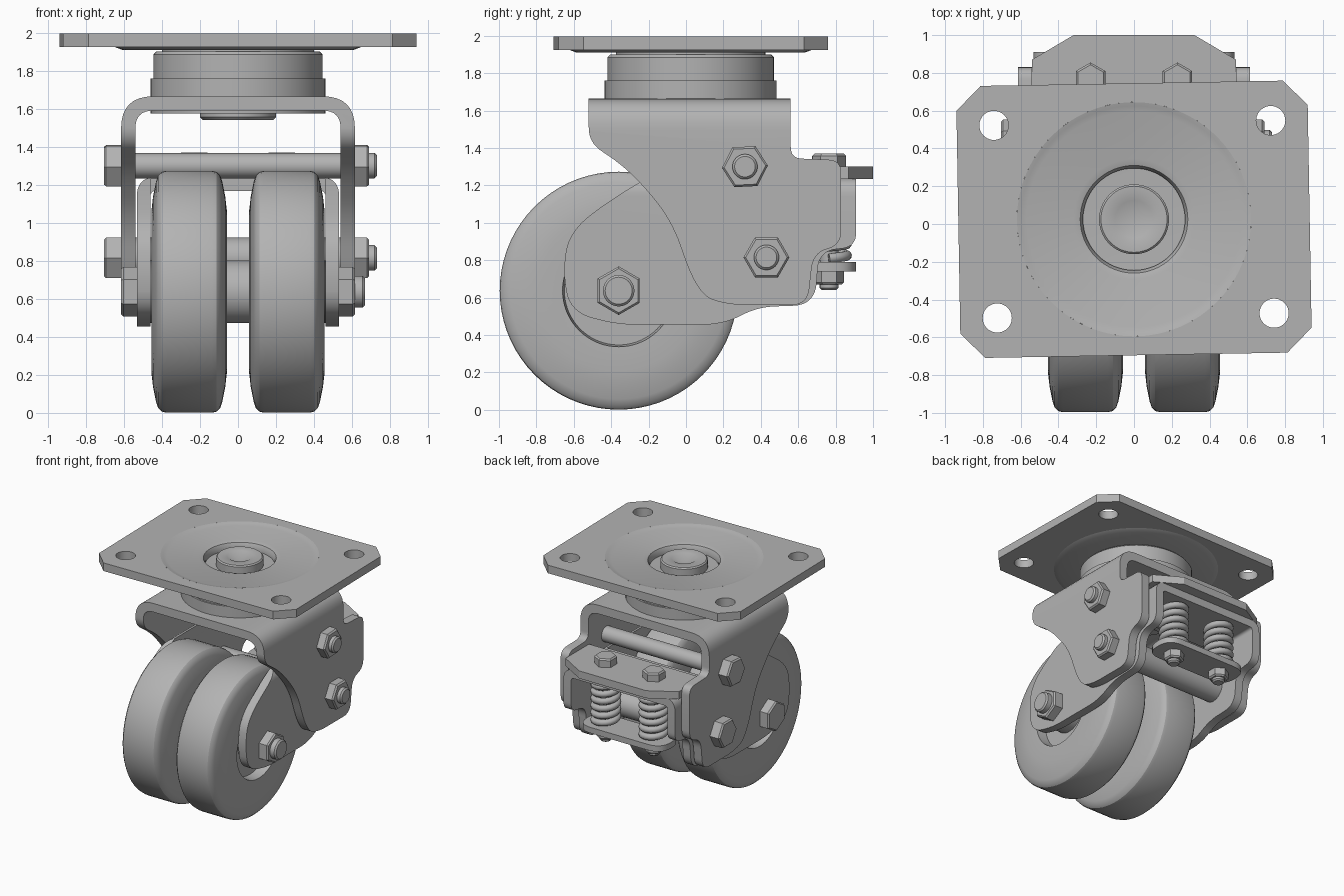
import bpy, bmesh, math
from mathutils import Vector, Matrix

cube = bpy.data.objects.get("Cube")
if cube:
    bpy.data.objects.remove(cube, do_unlink=True)

steel = bpy.data.materials.new("grey steel")
steel.use_nodes = True
GREY = (0.45, 0.45, 0.45, 1)
steel.diffuse_color = GREY
for node in steel.node_tree.nodes:
    if node.type == "BSDF_PRINCIPLED":
        node.inputs["Base Color"].default_value = GREY


def finish(name, bm):
    bmesh.ops.recalc_face_normals(bm, faces=bm.faces[:])
    mesh = bpy.data.meshes.new(name)
    bm.to_mesh(mesh)
    bm.free()
    ob = bpy.data.objects.new(name, mesh)
    bpy.context.collection.objects.link(ob)
    mesh.materials.append(steel)
    smooth(ob)
    return ob


def smooth(ob):
    bpy.ops.object.select_all(action="DESELECT")
    ob.select_set(True)
    bpy.context.view_layer.objects.active = ob
    bpy.ops.object.shade_smooth_by_angle(angle=math.radians(30))


def oriented(axis, u, v, h):
    """Place plane coordinates u, v and height h along an axis."""
    return {"X": (h, u, v), "Y": (u, h, v), "Z": (u, v, h)}[axis]


def rounded(corners):
    """Replace each (u, v, radius) corner with a smooth fillet."""
    out = []
    n = len(corners)
    for i, (u, v, r) in enumerate(corners):
        p = Vector((u, v))
        a = Vector(corners[i - 1][:2]) - p
        b = Vector(corners[(i + 1) % n][:2]) - p
        if r == 0:
            out.append(p)
            continue
        s = p + a.normalized() * min(r, a.length * 0.49)
        e = p + b.normalized() * min(r, b.length * 0.49)
        for k in range(9):
            t = k / 8
            out.append(s * (1 - t) ** 2 + p * 2 * t * (1 - t) + e * t * t)
    return out


def extrude(name, corners, axis, low, high):
    bm = bmesh.new()
    pts = rounded(corners)
    rings = [[bm.verts.new(oriented(axis, p.x, p.y, h)) for p in pts] for h in (low, high)]
    for ring in rings:
        bm.faces.new(ring)
    n = len(pts)
    for i in range(n):
        j = (i + 1) % n
        bm.faces.new((rings[0][i], rings[0][j], rings[1][j], rings[1][i]))
    return finish(name, bm)


def lathe(name, profile, axis, centre, sides=64, turn=0.0, closed=False):
    """Spin (radius, height) points about an axis through the centre."""
    bm = bmesh.new()
    rings = []
    for r, h in profile:
        if r == 0:
            rings.append([bm.verts.new(Vector(oriented(axis, 0, 0, h)) + Vector(centre))] * sides)
            continue
        ring = []
        for k in range(sides):
            a = turn + math.tau * k / sides
            co = Vector(oriented(axis, r * math.cos(a), r * math.sin(a), h))
            ring.append(bm.verts.new(co + Vector(centre)))
        rings.append(ring)
    pairs = list(zip(rings, rings[1:]))
    if closed:
        pairs.append((rings[-1], rings[0]))
    for a, b in pairs:
        for k in range(sides):
            j = (k + 1) % sides
            bm.faces.new(list(dict.fromkeys((a[k], a[j], b[j], b[k]))))
    return finish(name, bm)


def rod(name, r, low, high, axis, centre, sides=40, turn=0.0, bevel=0.012):
    s = bevel if high > low else -bevel
    return lathe(name, [(0, low), (r, low), (r, high - s), (r - bevel, high), (0, high)],
                 axis, centre, sides, turn)


def combine(ob, cutter, operation):
    mod = ob.modifiers.new(operation, "BOOLEAN")
    mod.operation, mod.object, mod.solver = operation, cutter, "EXACT"
    bpy.context.view_layer.objects.active = ob
    bpy.ops.object.modifier_apply(modifier=mod.name)
    bpy.data.objects.remove(cutter, do_unlink=True)
    smooth(ob)


def arch(name, half, top, thick, bottom, radius, low, high):
    """Bent sheet shaped like an upside-down U, extruded along y."""
    i = half - thick
    inner = max(radius - thick, 0.03)
    return extrude(name, [(-half, bottom, 0), (-half, top, radius), (half, top, radius),
                          (half, bottom, 0), (i, bottom, 0), (i, top - thick, inner),
                          (-i, top - thick, inner), (-i, bottom, 0)], "Y", low, high)


# Mounting plate, turned slightly, with bolt holes and a pressed dish
MID = (0, 0.025, 0)
HX, HY, C = 0.93, 0.72, 0.13
plate = extrude("mounting_plate", [
    (HX, HY - C, 0), (HX - C, HY, 0), (C - HX, HY, 0), (-HX, HY - C, 0),
    (-HX, C - HY, 0), (C - HX, -HY, 0), (HX - C, -HY, 0), (HX, C - HY, 0)], "Z", 1.925, 1.995)
for sx in (-1, 1):
    for sy in (-1, 1):
        combine(plate, rod("hole_cutter", 0.077, 1.8, 2.1, "Z", (sx * 0.733, sy * 0.51, 0)),
                "DIFFERENCE")
combine(plate, rod("dish_cutter", 0.62, 1.8, 2.1, "Z", (0, 0, 0), 64), "DIFFERENCE")
plate.data.transform(Matrix.Translation(MID) @ Matrix.Rotation(math.radians(1), 4, "Z"))
lathe("plate_dish", [(0.62, 1.995), (0.60, 1.99), (0.57, 1.98), (0.32, 1.98), (0.285, 1.97),
                     (0.27, 1.94), (0.27, 1.91), (0.61, 1.91), (0.65, 1.925), (0.62, 1.925)],
      "Z", MID, closed=True)

# Swivel bearing and king pin
lathe("bearing_housing", [(0, 1.9), (0.4, 1.92), (0.4, 1.9), (0.43, 1.9), (0.445, 1.885),
                          (0.445, 1.76), (0.46, 1.76), (0.46, 1.575), (0.2, 1.575),
                          (0.2, 1.555), (0.185, 1.54), (0, 1.54)], "Z", MID)
lathe("king_pin", [(0, 1.93), (0.1, 1.985), (0.175, 1.985), (0.185, 1.975), (0.185, 1.88),
                   (0, 1.88)], "Z", MID)

# Yoke: bent sheet trimmed to its side outline
yoke = arch("yoke", 0.615, 1.665, 0.075, 0.4, 0.17, -0.7, 0.95)
combine(yoke, extrude("yoke_outline", [
    (-0.52, 1.75, 0), (-0.52, 1.43, 0.08), (-0.30, 1.28, 0.15), (-0.08, 1.02, 0.15),
    (0.06, 0.62, 0.25), (0.22, 0.56, 0.12), (0.65, 0.56, 0.09), (0.68, 0.84, 0.09),
    (0.83, 0.88, 0.08), (0.83, 1.335, 0.07), (0.56, 1.345, 0.06), (0.56, 1.75, 0)],
    "X", -0.8, 0.8), "INTERSECT")

# Swing arm: inner bent sheet with an opening for the wheels
arm = arch("swing_arm", 0.532, 1.24, 0.072, 0.3, 0.1, -0.8, 1.0)
combine(arm, extrude("arm_outline", [
    (-0.66, 0.75, 0.14), (-0.62, 0.96, 0.16), (-0.38, 1.14, 0.15), (-0.1, 1.3, 0),
    (0.91, 1.3, 0), (0.91, 0.87, 0.08), (0.71, 0.85, 0.1), (0.69, 0.56, 0.12),
    (0.38, 0.55, 0.1), (0.2, 0.455, 0.12), (-0.36, 0.455, 0.1), (-0.62, 0.52, 0.2)],
    "X", -0.7, 0.7), "INTERSECT")
combine(arm, extrude("wheel_opening", [(-1, 0.2, 0), (0.42, 0.2, 0), (0.42, 1.5, 0),
                                       (-1, 1.5, 0)], "X", -0.458, 0.458), "DIFFERENCE")

# Twin wheels
AXLE = (0, -0.36, 0.637)
TYRE = [(0.22, 0.11), (0.29, 0.11), (0.3, 0.195), (0.43, 0.198), (0.5, 0.19), (0.58, 0.174),
        (0.612, 0.163), (0.63, 0.145), (0.636, 0.12)]
for side, x in (("right", -0.257), ("left", 0.257)):
    half = [(0, 0.11)] + TYRE
    lathe("wheel_" + side, half + [(r, -h) for r, h in reversed(half)],
          "X", (x, AXLE[1], AXLE[2]), 72)
rod("axle_hub", 0.165, -0.47, 0.47, "X", AXLE)

# Cross rods and through bolts, with heads on one side and nuts on the other
PIVOT = (0, 0.43, 0.815)
STOP = (0, 0.315, 1.3)
rod("stop_rod", 0.066, -0.56, 0.56, "X", STOP)
rod("pivot_tube", 0.108, -0.55, 0.55, "X", PIVOT)
for name, centre, r, inner, head, nut, stud, shank, turn in (
        ("stop", STOP, 0.123, 0.6, 0.705, 0.69, 0.73, 0.067, 0.05),
        ("pivot", PIVOT, 0.123, 0.6, 0.705, 0.69, 0.73, 0.067, 0),
        ("axle", AXLE, 0.13, 0.52, 0.615, 0.615, 0.668, 0.084, math.pi / 2)):
    rod(name + "_bolt_head", r, -inner, -head, "X", centre, 6, turn)
    rod(name + "_nut", r, inner, nut, "X", centre, 6, turn)
    rod(name + "_bolt_end", shank, inner, stud, "X", centre)

# Spring seats at the back
extrude("upper_spring_plate", [
    (-0.54, 0.55, 0), (0.54, 0.55, 0), (0.54, 0.87, 0), (0.32, 1.0, 0),
    (-0.32, 1.0, 0), (-0.54, 0.87, 0)], "Z", 1.235, 1.3)
extrude("lower_spring_plate", [
    (-0.4, 0.63, 0.13), (0.4, 0.63, 0.13), (0.4, 0.91, 0.13), (-0.4, 0.91, 0.13)],
    "Z", 0.74, 0.79)

# Springs with their guide bolts
TURNS, STEPS = 5.5, 20
for side, x in (("right", -0.23), ("left", 0.23)):
    c = (x, 0.765, 0)
    rod("spring_bolt_" + side, 0.05, 1.3, 0.64, "Z", c, 24)
    rod("spring_bolt_head_" + side, 0.09, 1.3, 1.37, "Z", c, 6, math.pi / 2)
    rod("spring_nut_" + side, 0.08, 0.74, 0.67, "Z", c, 6, math.pi / 2)
    curve = bpy.data.curves.new("spring_" + side, "CURVE")
    curve.dimensions = "3D"
    curve.bevel_depth, curve.bevel_resolution = 0.027, 3
    curve.use_fill_caps = True
    spline = curve.splines.new("POLY")
    count = int(TURNS * STEPS)
    spline.points.add(count)
    for k, point in enumerate(spline.points):
        a = math.tau * k / STEPS
        point.co = (x + 0.095 * math.cos(a), c[1] + 0.095 * math.sin(a),
                    0.81 + 0.34 * k / count, 1)
    curve.materials.append(steel)
    spring = bpy.data.objects.new("spring_" + side, curve)
    bpy.context.collection.objects.link(spring)
